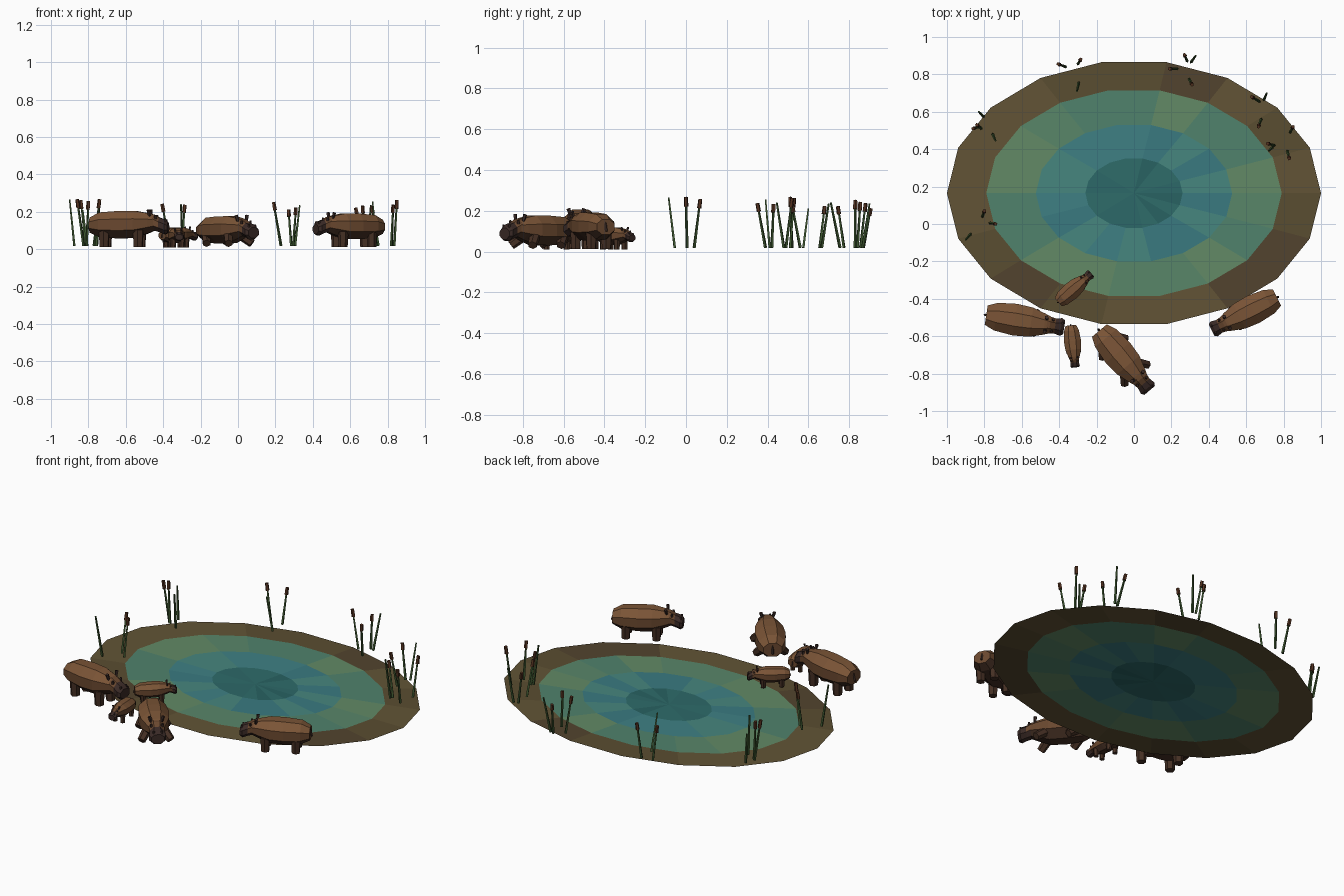
import bpy, bmesh, random
from math import radians, sin, cos, pi
from mathutils import Matrix, Vector

if "Cube" in bpy.data.objects:
    bpy.data.objects.remove(bpy.data.objects["Cube"])

random.seed(4)


def mat(name, r, g, b):
    m = bpy.data.materials.new(name)
    lin = [((c / 255 + 0.055) / 1.055) ** 2.4 for c in (r, g, b)]
    m.diffuse_color = (*lin, 1)
    m.use_nodes = True
    m.node_tree.nodes["Principled BSDF"].inputs["Base Color"].default_value = m.diffuse_color
    return m


BACK = mat("hide_back", 122, 84, 54)
SIDE = mat("hide_side", 106, 72, 47)
BELLY = mat("hide_belly", 70, 48, 36)
DARK = mat("hide_dark", 58, 42, 38)
STEM = mat("reed_green", 62, 88, 48)
CATTAIL = mat("reed_brown", 84, 50, 32)


def make(name, bm, mats, matrix=Matrix(), fix=True):
    if fix:
        bmesh.ops.recalc_face_normals(bm, faces=bm.faces)
    me = bpy.data.meshes.new(name)
    bm.to_mesh(me)
    bm.free()
    for m in mats:
        me.materials.append(m)
    me.transform(matrix)
    ob = bpy.data.objects.new(name, me)
    bpy.context.collection.objects.link(ob)
    return ob


# loft of flat-sided octagons along x: (x, half width, half height, centre z)
def loft(bm, stations):
    k = 1 / cos(pi / 8)
    rings = []
    for x, w, h, z in stations:
        rings.append([bm.verts.new((x, w * k * cos(pi / 8 + i * pi / 4),
                                    z + h * k * sin(pi / 8 + i * pi / 4))) for i in range(8)])
    for a, b in zip(rings, rings[1:]):
        for i in range(8):
            j = (i + 1) % 8
            bm.faces.new((a[i], a[j], b[j], b[i]))
    bm.faces.new(rings[0])
    bm.faces.new(rings[-1])
    bm.normal_update()
    bmesh.ops.recalc_face_normals(bm, faces=bm.faces)


# tapered prism between two points
def prism(bm, p0, p1, r0, r1, sides):
    p0, p1 = Vector(p0), Vector(p1)
    d = p1 - p0
    m = Matrix.Translation((p0 + p1) / 2) @ d.to_track_quat('Z', 'Y').to_matrix().to_4x4()
    bmesh.ops.create_cone(bm, cap_ends=True, segments=sides, radius1=r0, radius2=r1,
                          depth=d.length, matrix=m)


def hippo(name, x, y, angle, scale, lying=False):
    M = (Matrix.Translation((x, y, 0.005)) @ Matrix.Rotation(radians(angle), 4, 'Z')
         @ Matrix.Scale(scale, 4))
    up = Matrix.Translation((0, 0, -0.028 if lying else 0))
    # barrel body, darker underneath
    bm = bmesh.new()
    loft(bm, [(0, .054, .042, .128), (.055, .077, .068, .130), (.16, .088, .076, .130),
              (.25, .081, .075, .132), (.325, .058, .055, .138), (.36, .045, .042, .140)])
    for f in bm.faces:
        f.material_index = 0 if f.normal.z > .3 else 2 if f.normal.z < -.3 else 1
    make(name + "_body", bm, [BACK, SIDE, BELLY], M @ up)
    # head and broad muzzle
    bm = bmesh.new()
    loft(bm, [(.31, .040, .042, .150), (.355, .046, .044, .143), (.385, .042, .040, .130),
              (.418, .049, .041, .118), (.435, .038, .029, .114)])
    for f in bm.faces:
        c = f.calc_center_median()
        f.material_index = 1 if c.x > .39 or f.normal.z < -.3 else 0
    make(name + "_head", bm, [SIDE, DARK], M @ up)
    # ears, eyes and nostrils
    bm = bmesh.new()
    for s in (-1, 1):
        prism(bm, (.335, s * .030, .178), (.331, s * .040, .212), .008, .011, 5)
        prism(bm, (.368, s * .030, .165), (.370, s * .034, .182), .010, .006, 5)
        prism(bm, (.420, s * .022, .145), (.422, s * .022, .160), .009, .006, 5)
    make(name + "_ears_eyes_nostrils", bm, [DARK], M @ up)
    # four stubby legs, splayed when resting
    bm = bmesh.new()
    for lx in (.085, .275):
        for s in (-1, 1):
            if lying:
                prism(bm, (lx, s * .05, .07), (lx + .045, s * .085, .027), .028, .024, 6)
            else:
                prism(bm, (lx, s * .046, .10), (lx, s * .046, .008), .032, .027, 6)
    make(name + "_legs", bm, [BELLY], M)
    # little tail
    bm = bmesh.new()
    prism(bm, (.004, 0, .155), (-.008, 0, .105), .005, .007, 4)
    make(name + "_tail", bm, [DARK], M @ up)


hippo("left_hippo", -.79, -.487, -9, .97)
hippo("middle_hippo", -.185, -.57, -50, .96, lying=True)
hippo("right_hippo", .765, -.393, 206.5, .90)
hippo("wading_calf", -.405, -.418, 41, .54)
hippo("walking_calf", -.338, -.542, -84, .52)

# pond: flat concentric 18-sided rings, mottled water inside a mud bank
N = 18
RINGS = [(1.0, .711), (.79, .558), (.525, .370), (.26, .188)]
TONES = [[(98, 84, 54), (90, 77, 49), (82, 68, 46)],
         [(80, 130, 108), (98, 138, 102), (88, 134, 105)],
         [(62, 128, 132), (70, 134, 126), (58, 122, 128)],
         [(44, 104, 104), (46, 108, 106), (40, 98, 98)]]
mats = [mat("pond_tone", *c) for t in TONES for c in t]
bm = bmesh.new()
loops = [[bm.verts.new((rx * cos(2 * pi * i / N), .165 + ry * sin(2 * pi * i / N), 0))
          for i in range(N)] for rx, ry in RINGS]
centre = bm.verts.new((0, .165, 0))
for k, a in enumerate(loops):
    for i in range(N):
        j = (i + 1) % N
        if k < 3:
            b = loops[k + 1]
            f = bm.faces.new((a[i], a[j], b[j], b[i]))
        else:
            f = bm.faces.new((a[i], a[j], centre))
        f.material_index = 3 * k + random.randrange(3)
make("pond", bm, mats, fix=False)

# reeds: base x, base y, lean x, lean y, height
REEDS = [(-.365, .84, -.04, .015, .24), (-.30, .855, .015, .025, .235), (-.295, .755, -.01, -.045, .24),
         (.23, .83, -.04, 0, .25), (.285, .87, -.015, .035, .21), (.305, .865, .025, .035, .235),
         (.295, .775, .015, -.03, .22), (.67, .655, -.04, .025, .22), (.695, .665, .015, .035, .235),
         (.68, .56, -.015, -.04, .23), (.75, .42, -.035, .01, .23), (.74, .41, -.02, -.02, .255),
         (.835, .49, .015, .03, .26), (.82, .39, .01, -.04, .235), (-.805, .575, -.025, .025, .21),
         (-.825, .52, -.035, -.01, .265), (-.815, .51, -.025, .02, .26), (-.755, .48, .015, -.035, .24),
         (-.81, .04, .01, .03, .255), (-.77, .005, .03, -.005, .265), (-.875, -.055, -.025, -.03, .265)]
stems, heads = bmesh.new(), bmesh.new()
for i, (x, y, dx, dy, h) in enumerate(REEDS):
    base, top = Vector((x, y, .018)), Vector((x + dx, y + dy, h))
    prism(stems, base, top, .008, .005, 4)
    if i % 3 != 2:
        prism(heads, base.lerp(top, .82), base.lerp(top, 1.01), .011, .010, 5)
make("reed_stems", stems, [STEM])
make("reed_heads", heads, [CATTAIL])
